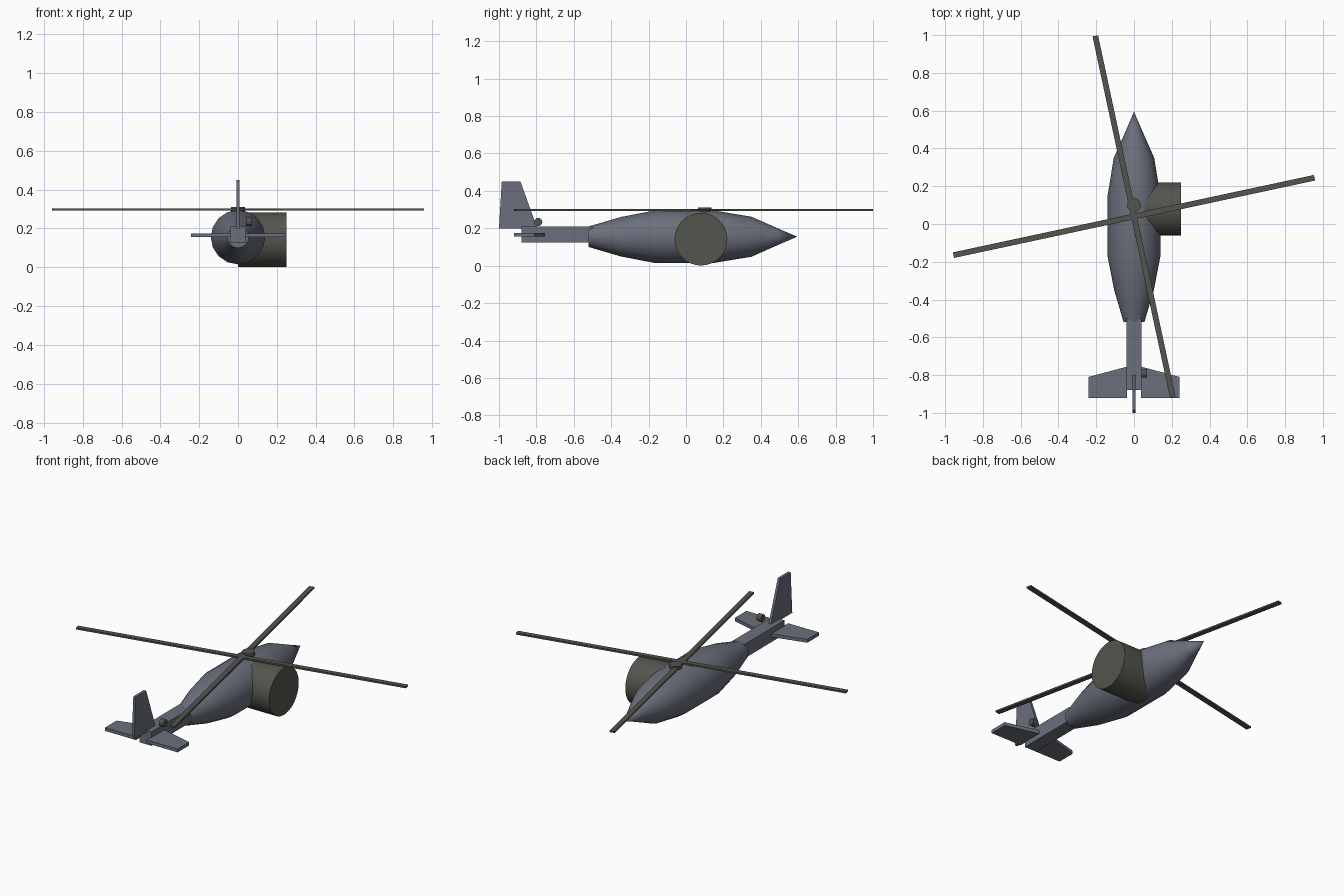
import bpy, bmesh, math
from mathutils import Matrix, Vector

if "Cube" in bpy.data.objects:
    bpy.data.objects.remove(bpy.data.objects["Cube"], do_unlink=True)


def material(name, rgb):
    m = bpy.data.materials.new(name)
    m.use_nodes = True
    m.diffuse_color = (*rgb, 1)
    m.node_tree.nodes["Principled BSDF"].inputs["Base Color"].default_value = (*rgb, 1)
    return m


blue_grey = material("blue grey", (0.145, 0.16, 0.2))
dark_grey = material("dark warm grey", (0.09, 0.09, 0.075))


def finish(name, bm, mat, smooth=False):
    bmesh.ops.recalc_face_normals(bm, faces=bm.faces)
    mesh = bpy.data.meshes.new(name)
    bm.to_mesh(mesh)
    bm.free()
    mesh.materials.append(mat)
    ob = bpy.data.objects.new(name, mesh)
    bpy.context.collection.objects.link(ob)
    if smooth:
        bpy.ops.object.select_all(action='DESELECT')
        ob.select_set(True)
        bpy.context.view_layer.objects.active = ob
        bpy.ops.object.shade_smooth_by_angle(angle=math.radians(30))
    return ob


def box(name, centre, size, mat, turn=0):
    bm = bmesh.new()
    bmesh.ops.create_cube(bm, size=1, matrix=Matrix.Translation(centre)
                          @ Matrix.Rotation(turn, 4, 'Z') @ Matrix.Diagonal((*size, 1)))
    return finish(name, bm, mat)


def cylinder(name, centre, radius, depth, axis, mat, sides=32):
    bm = bmesh.new()
    turn = Matrix.Rotation(math.pi / 2, 4, 'Y') if axis == 'X' else Matrix()
    bmesh.ops.create_cone(bm, cap_ends=True, segments=sides, radius1=radius, radius2=radius,
                          depth=depth, matrix=Matrix.Translation(centre) @ turn)
    return finish(name, bm, mat, True)


def plate(name, outline, thickness, mat):
    # extrude a flat outline along its own normal
    bm = bmesh.new()
    face = bm.faces.new([bm.verts.new(p) for p in outline])
    face.normal_update()
    push = face.normal * thickness
    made = bmesh.ops.extrude_face_region(bm, geom=[face])["geom"]
    bmesh.ops.translate(bm, vec=push, verts=[v for v in made if isinstance(v, bmesh.types.BMVert)])
    return finish(name, bm, mat)


# Fuselage: rings along y, closed at the tail and pointed at the nose
AXIS_Z, SIDES = 0.155, 16
profile = [(-0.52, 0.055), (-0.35, 0.105), (-0.17, 0.14), (0.15, 0.14), (0.35, 0.107), (0.49, 0.045)]
bm = bmesh.new()
rings = []
for y, r in profile:
    rings.append([bm.verts.new((r * math.cos(a), y, AXIS_Z + r * math.sin(a)))
                  for a in (math.tau * i / SIDES for i in range(SIDES))])
tip = bm.verts.new((0, 0.595, AXIS_Z))
bm.faces.new(rings[0])
for i in range(SIDES):
    j = (i + 1) % SIDES
    for a, b in zip(rings, rings[1:]):
        bm.faces.new((a[i], a[j], b[j], b[i]))
    bm.faces.new((rings[-1][i], rings[-1][j], tip))
finish("fuselage", bm, blue_grey, True)

# Side drum
cylinder("side_drum", (0.125, 0.08, 0.142), 0.141, 0.25, 'X', dark_grey)

# Tail boom, stabilizers and fin
box("tail_boom", (0, -0.69, 0.167), (0.08, 0.38, 0.084), blue_grey)
for side, s in (("left", 1), ("right", -1)):
    plate(side + "_stabilizer",
          [(s * x, y, 0.165 - s * 0.01) for x, y in
           ((0.036, -0.92), (0.242, -0.92), (0.242, -0.81), (0.036, -0.755))],
          0.02, blue_grey)
plate("tail_fin", [(-0.008, y, z) for y, z in
                   ((-1.0, 0.2), (-0.795, 0.2), (-0.885, 0.45), (-0.985, 0.45))],
      0.016, blue_grey)
cylinder("tail_rotor_hub", (0.055, -0.79, 0.234), 0.022, 0.03, 'X', dark_grey, 12)

# Main rotor: hub and two crossed blade pairs
cylinder("rotor_hub", (0, 0.1, 0.295), 0.036, 0.03, 'Z', dark_grey)
for k in range(2):
    box("rotor_blade_pair_%d" % (k + 1), (0, 0.04, 0.298), (1.955, 0.03, 0.01), dark_grey,
        math.radians(12.1 + 90 * k))
